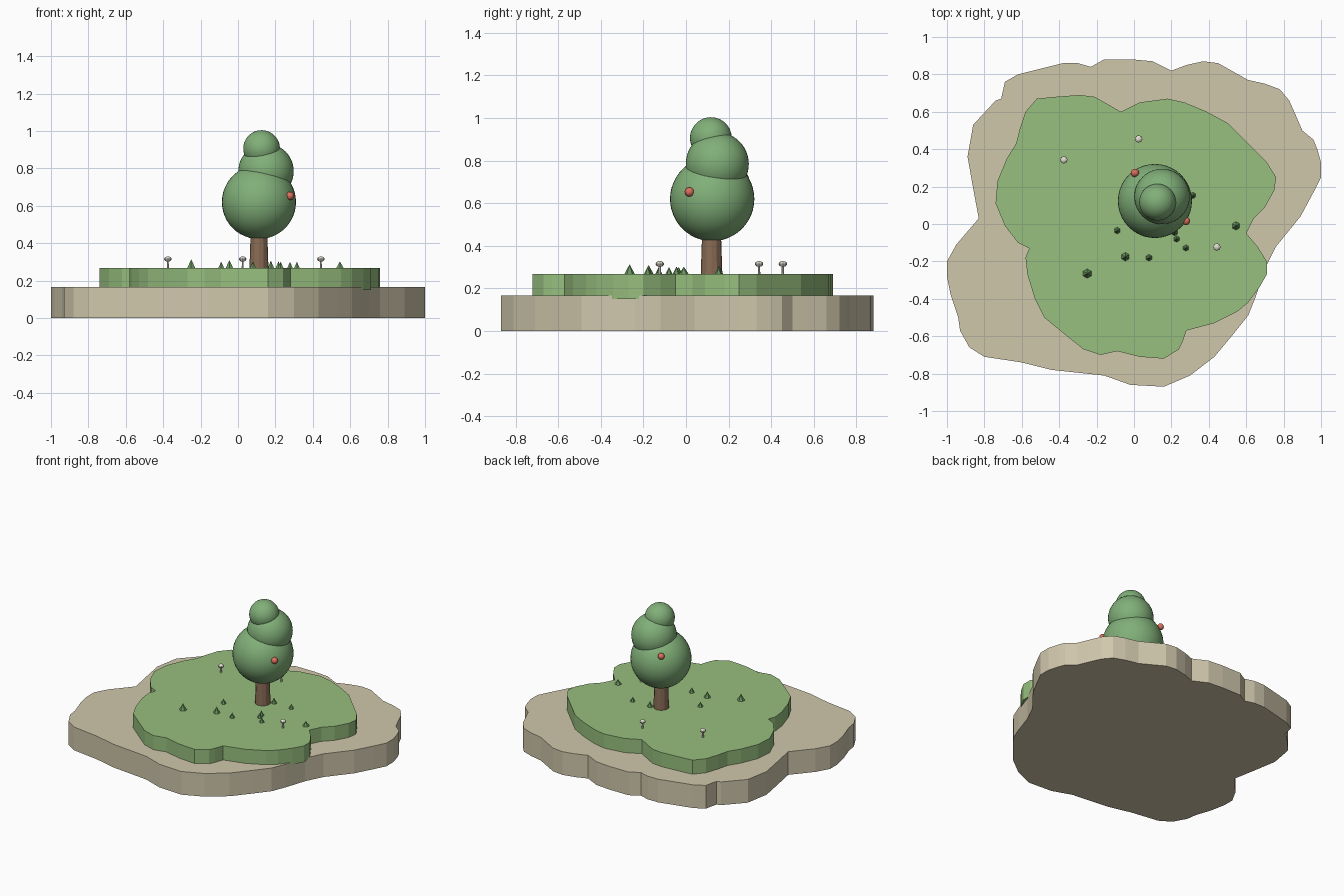
import bpy, bmesh
from mathutils import Matrix

if "Cube" in bpy.data.objects:
    bpy.data.objects.remove(bpy.data.objects["Cube"])


def material(name, rgb):
    m = bpy.data.materials.new(name)
    m.diffuse_color = (*rgb, 1)
    m.use_nodes = True
    m.node_tree.nodes["Principled BSDF"].inputs["Base Color"].default_value = m.diffuse_color
    return m


SAND = material("sand", (0.63, 0.57, 0.41))
GRASS = material("grass", (0.31, 0.52, 0.21))
LEAF = material("leaf", (0.22, 0.43, 0.19))
TUFT = material("tuft", (0.14, 0.30, 0.11))
BARK = material("bark", (0.25, 0.15, 0.09))
FRUIT = material("fruit", (0.72, 0.16, 0.11))
CAP = material("cap", (0.75, 0.73, 0.64))


def finish(bm, name, mat, smooth=False):
    bmesh.ops.recalc_face_normals(bm, faces=bm.faces)
    for f in bm.faces:
        f.smooth = smooth
    me = bpy.data.meshes.new(name)
    bm.to_mesh(me)
    bm.free()
    me.materials.append(mat)
    ob = bpy.data.objects.new(name, me)
    bpy.context.collection.objects.link(ob)
    return ob


def slab(name, outline, z0, z1, mat):
    bm = bmesh.new()
    face = bm.faces.new([bm.verts.new((x / 100, y / 100, z0)) for x, y in outline])
    ext = bmesh.ops.extrude_face_region(bm, geom=[face], use_keep_orig=True)
    top = [v for v in ext["geom"] if isinstance(v, bmesh.types.BMVert)]
    bmesh.ops.translate(bm, verts=top, vec=(0, 0, z1 - z0))
    return finish(bm, name, mat)


def ball(name, loc, r, mat, squash=1.0, seg=40, rings=24, smooth=True):
    bm = bmesh.new()
    bmesh.ops.create_uvsphere(bm, u_segments=seg, v_segments=rings, radius=r,
                              matrix=Matrix.Diagonal((1, 1, squash, 1)))
    ob = finish(bm, name, mat, smooth)
    ob.location = loc
    return ob


def cone(name, x, y, z0, z1, r0, r1, sides, mat):
    bm = bmesh.new()
    bmesh.ops.create_cone(bm, cap_ends=True, segments=sides, radius1=r0,
                          radius2=r1, depth=z1 - z0)
    bmesh.ops.remove_doubles(bm, verts=bm.verts, dist=1e-5)
    ob = finish(bm, name, mat)
    ob.location = (x, y, (z0 + z1) / 2)
    return ob


# Island outlines in hundredths of a unit
sand_outline = [
    (100, 33), (98, 40), (96, 45), (90, 50), (87, 57), (83, 66), (78, 72), (70, 75),
    (61, 77), (45, 86), (37, 87), (28, 85), (20, 82), (10, 87), (-1, 88), (-16, 88),
    (-23, 84), (-30, 86), (-38, 86), (-50, 83), (-62, 80), (-69, 76), (-71, 67),
    (-74, 66), (-86, 53), (-89, 36), (-86, 19), (-83, 3), (-95, -11), (-100, -20),
    (-100, -28), (-98, -38), (-94, -50), (-93, -57), (-88, -66), (-80, -71),
    (-60, -74), (-44, -78), (-16, -81), (-2, -86), (16, -87), (30, -81), (43, -71),
    (53, -59), (61, -49), (65, -39), (70, -24), (76, -12), (89, 4), (96, 17), (100, 25)]
grass_outline = [
    (76, 25), (75, 18), (70, 9), (64, 3), (60, -5), (66, -12), (71, -20), (71, -27),
    (67, -34), (61, -42), (55, -47), (43, -53), (28, -57), (26, -63), (24, -67),
    (16, -72), (3, -71), (-9, -68), (-18, -70), (-27, -67), (-37, -59), (-48, -50),
    (-53, -40), (-57, -27), (-58, -18), (-56, -13), (-62, -10), (-69, -1), (-74, 11),
    (-73, 23), (-68, 35), (-63, 43), (-61, 51), (-58, 60), (-52, 67), (-42, 68),
    (-29, 69), (-21, 68), (-7, 60), (3, 65), (18, 67), (27, 65), (39, 60), (50, 54),
    (61, 43), (71, 33)]
GROUND = 0.267
slab("sand_base", sand_outline, 0, 0.166, SAND)
slab("grass_layer", grass_outline, 0.15, GROUND, GRASS)

# Tree: trunk, three foliage balls, two fruits
cone("trunk", 0.112, 0.12, 0.26, 0.50, 0.051, 0.043, 12, BARK)
ball("foliage_lower", (0.112, 0.123, 0.62), 0.198, LEAF)
ball("foliage_middle", (0.15, 0.147, 0.785), 0.148, LEAF)
ball("foliage_top", (0.126, 0.117, 0.906), 0.098, LEAF)
for i, loc in enumerate([(0.278, 0.016, 0.653), (0.005, 0.273, 0.718)]):
    ball(f"fruit_{i + 1}", loc, 0.022, FRUIT, seg=20, rings=12)

# Grass tufts: x, y, radius, height
tufts = [(-0.25, -0.265, 0.026, 0.046), (-0.09, -0.035, 0.019, 0.034),
         (-0.046, -0.175, 0.024, 0.042), (0.08, -0.18, 0.019, 0.036),
         (0.278, -0.128, 0.018, 0.033), (0.228, -0.08, 0.018, 0.034),
         (0.217, -0.045, 0.019, 0.036), (0.315, 0.153, 0.018, 0.033),
         (0.545, -0.01, 0.024, 0.035), (0.176, 0.156, 0.02, 0.04)]
for i, (x, y, r, h) in enumerate(tufts):
    cone(f"grass_tuft_{i + 1}", x, y, GROUND - 0.002, GROUND + h, r, 0, 6, TUFT)

# Mushrooms
for i, (x, y) in enumerate([(-0.375, 0.343), (0.025, 0.455), (0.443, -0.123)]):
    cone(f"mushroom_stem_{i + 1}", x, y, GROUND - 0.002, 0.315, 0.006, 0.005, 6, CAP)
    ball(f"mushroom_cap_{i + 1}", (x, y, 0.315), 0.02, CAP, 0.7, 8, 6, False)
